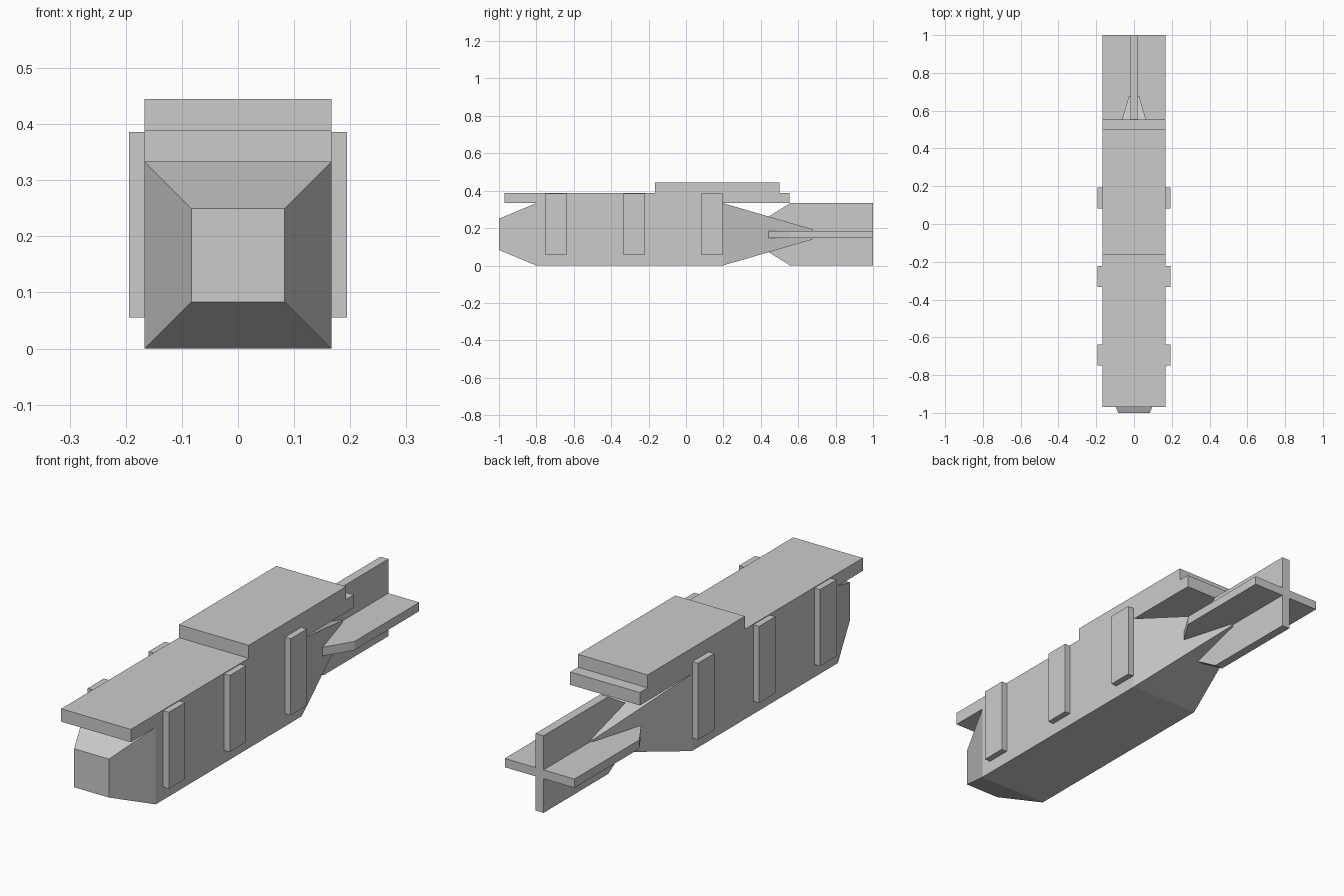
import bpy, bmesh
from mathutils import Matrix, Vector

if "Cube" in bpy.data.objects:
    bpy.data.objects.remove(bpy.data.objects["Cube"])

MID = 0.1667   # height of the hull axis
HALF = 0.1667  # half width of the hull


def finish(name, bm):
    bmesh.ops.recalc_face_normals(bm, faces=bm.faces)
    mesh = bpy.data.meshes.new(name)
    bm.to_mesh(mesh)
    bm.free()
    ob = bpy.data.objects.new(name, mesh)
    bpy.context.collection.objects.link(ob)
    return ob


def box(name, lo, hi):
    lo, hi = Vector(lo), Vector(hi)
    bm = bmesh.new()
    bmesh.ops.create_cube(bm, size=1, matrix=Matrix.Translation((lo + hi) / 2)
                          @ Matrix.Diagonal((*(hi - lo), 1)))
    return finish(name, bm)


def square_loft(name, stations):
    """Loft square sections given as (y, half size)."""
    bm = bmesh.new()
    rings = [[bm.verts.new((sx * h, y, MID + sz * h))
              for sx, sz in ((-1, -1), (1, -1), (1, 1), (-1, 1))]
             for y, h in stations]
    for a, b in zip(rings, rings[1:]):
        for i in range(4):
            j = (i + 1) % 4
            bm.faces.new((a[i], a[j], b[j], b[i]))
    bm.faces.new(rings[0])
    bm.faces.new(rings[-1])
    return finish(name, bm)


def fin(name, vertical):
    """Symmetric plate with swept leading edges, along y."""
    half = [(0.33, 0.026), (0.557, HALF), (1.0, HALF)]
    outline = half + [(y, -s) for y, s in reversed(half)]
    t = 0.019
    bm = bmesh.new()
    rings = []
    for d in (-t, t):
        rings.append([bm.verts.new((d, y, MID + s) if vertical else (s, y, MID + d))
                      for y, s in outline])
    a, b = rings
    n = len(outline)
    bm.faces.new(a)
    bm.faces.new(b)
    for i in range(n):
        j = (i + 1) % n
        bm.faces.new((a[i], a[j], b[j], b[i]))
    return finish(name, bm)


# Hull with blunt nose and tapering tail
square_loft("hull", [(-1.0, 0.0833), (-0.8, HALF), (0.197, HALF), (0.675, 0.0278)])

# Crossed tail fins
fin("vertical_fin", True)
fin("horizontal_fin", False)

# Stepped deck plates on top
box("lower_deck", (-HALF, -0.97, 0.3333), (HALF, 0.553, 0.389))
box("upper_deck", (-HALF, -0.165, 0.389), (HALF, 0.5, 0.445))

# Raised ribs on both sides
for i, y in enumerate((-0.75, -0.333, 0.083)):
    for side, s in (("left", -1), ("right", 1)):
        x0, x1 = sorted((s * 0.16, s * 0.194))
        box(f"{side}_rib_{i + 1}", (x0, y, 0.055), (x1, y + 0.111, 0.386))
